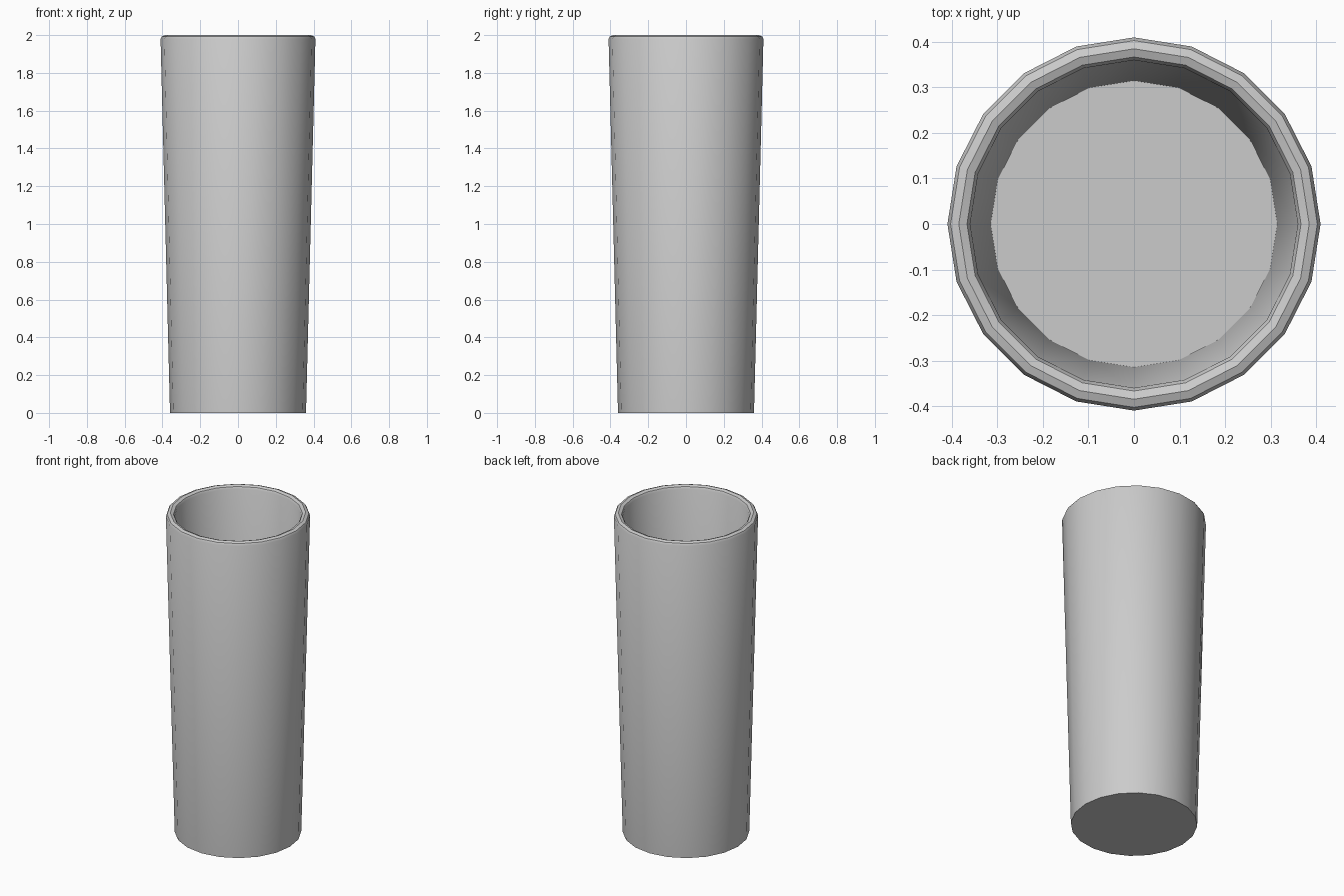
import bpy, bmesh, math

if "Cube" in bpy.data.objects:
    bpy.data.objects.remove(bpy.data.objects["Cube"])

SIDES = 20

# Tumbler profile (radius, z): underside, outer wall, rounded lip, inner wall, floor
profile = [(0.36, 0.0), (0.41, 1.98), (0.403, 1.993), (0.385, 2.0),
           (0.367, 1.993), (0.36, 1.98), (0.315, 0.05)]

bm = bmesh.new()
rings = []
for r, z in profile:
    rings.append([bm.verts.new((r * math.cos(2 * math.pi * i / SIDES),
                                r * math.sin(2 * math.pi * i / SIDES), z))
                  for i in range(SIDES)])

# Walls and lip
for a, b in zip(rings, rings[1:]):
    for i in range(SIDES):
        j = (i + 1) % SIDES
        bm.faces.new((a[i], a[j], b[j], b[i]))

# Underside and inner floor
bm.faces.new(rings[0][::-1])
bm.faces.new(rings[-1])
bmesh.ops.recalc_face_normals(bm, faces=bm.faces)

mesh = bpy.data.meshes.new("tumbler")
bm.to_mesh(mesh)
bm.free()
obj = bpy.data.objects.new("tumbler", mesh)
bpy.context.collection.objects.link(obj)

# Smooth sides, crisp base edges
bpy.context.view_layer.objects.active = obj
obj.select_set(True)
bpy.ops.object.shade_smooth_by_angle(angle=math.radians(40))
